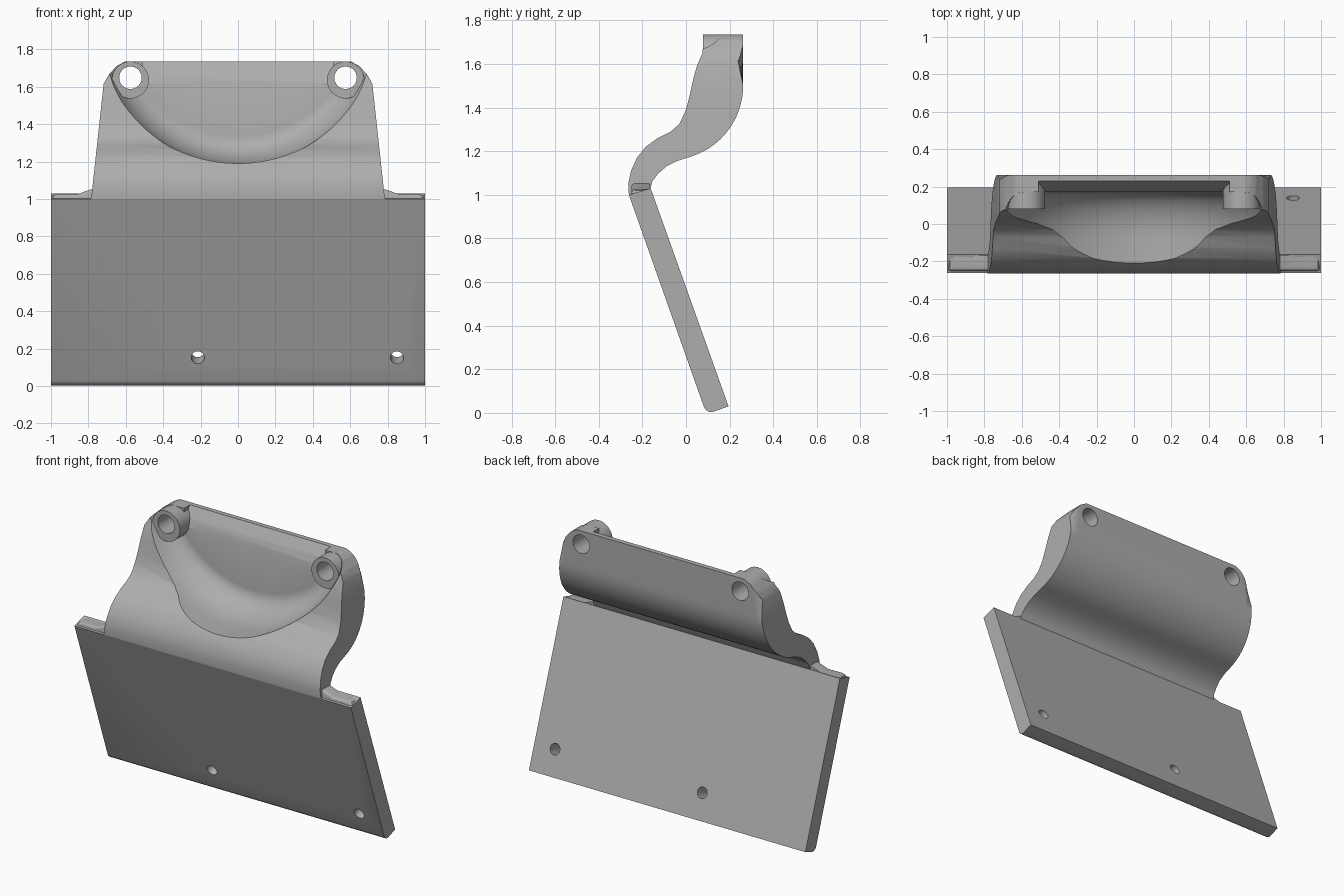
import bpy, bmesh, math
from mathutils import Matrix, Vector

cube = bpy.data.objects.get("Cube")
if cube:
    bpy.data.objects.remove(cube)

grey = bpy.data.materials.new("plain grey")
grey.use_nodes = True
color = (0.42, 0.42, 0.42, 1)
grey.diffuse_color = color
grey.node_tree.nodes["Principled BSDF"].inputs["Base Color"].default_value = color


def make_object(name, bm):
    bmesh.ops.recalc_face_normals(bm, faces=bm.faces[:])
    mesh = bpy.data.meshes.new(name)
    bm.to_mesh(mesh)
    bm.free()
    mesh.materials.append(grey)
    obj = bpy.data.objects.new(name, mesh)
    bpy.context.collection.objects.link(obj)
    return obj


def prism(points, half_width):
    """Extrude a (y, z) outline across x; half_width gives the reach at a height."""
    bm = bmesh.new()
    ends = [[bm.verts.new((s * half_width(z), y, z)) for y, z in points] for s in (-1, 1)]
    bm.faces.new(ends[0])
    bm.faces.new(ends[1][::-1])
    n = len(points)
    for i in range(n):
        j = (i + 1) % n
        bm.faces.new((ends[0][i], ends[0][j], ends[1][j], ends[1][i]))
    return bm


def cylinder(name, center, direction, radius, depth):
    bm = bmesh.new()
    turn = Vector(direction).to_track_quat('Z', 'Y').to_matrix().to_4x4()
    bmesh.ops.create_cone(bm, cap_ends=True, segments=48, radius1=radius, radius2=radius,
                          depth=depth, matrix=Matrix.Translation(center) @ turn)
    return make_object(name, bm)


def combine(target, tool, operation='DIFFERENCE'):
    mod = target.modifiers.new(tool.name, 'BOOLEAN')
    mod.operation = operation
    mod.solver = 'EXACT'
    mod.object = tool
    bpy.context.view_layer.objects.active = target
    bpy.ops.object.modifier_apply(modifier=mod.name)
    bpy.data.objects.remove(tool)


def smooth(obj):
    bpy.ops.object.select_all(action='DESELECT')
    obj.select_set(True)
    bpy.context.view_layer.objects.active = obj
    bpy.ops.object.shade_smooth_by_angle(angle=math.radians(32))


# Slanted plate with softened edges
slab = [(-0.262, 1.0), (0.094, -0.006), (0.195, 0.03), (-0.162, 1.03)]
bm = prism(slab, lambda z: 1.0)
front_low = [e for e in bm.edges if all(v.co.z < 0 for v in e.verts)]
bmesh.ops.bevel(bm, geom=front_low, offset=0.035, segments=5, profile=0.5, affect='EDGES')
side_edges = [e for e in bm.edges
              if abs(e.verts[0].co.x - e.verts[1].co.x) < 0.01 and e.calc_length() > 0.5]
bmesh.ops.bevel(bm, geom=side_edges, offset=0.022, segments=4, profile=0.5, affect='EDGES')
plate = make_object("slanted_plate", bm)

# Screw holes square to the plate
for x in (-0.215, 0.85):
    combine(plate, cylinder("plate_hole", (x, 0.09, 0.17), (0, 0.943, 0.333), 0.035, 0.4))
smooth(plate)

# Raised shoulders on the plate's top corners
for side, label in ((1, "left"), (-1, "right")):
    outline = [(0.75, 0.98), (0.75, 1.055), (0.79, 1.05), (0.86, 1.025), (0.96, 1.027),
               (0.985, 1.02), (0.998, 1.0), (0.998, 0.98)]
    bm = bmesh.new()
    face = bm.faces.new([bm.verts.new((side * x, -0.25, z)) for x, z in outline])
    ext = bmesh.ops.extrude_face_region(bm, geom=[face])
    for v in ext["geom"]:
        if isinstance(v, bmesh.types.BMVert):
            v.co.y = -0.168
    tops = [e for e in bm.edges if all(v.co.y < -0.2 and v.co.z > 0.99 for v in e.verts)]
    bmesh.ops.bevel(bm, geom=tops, offset=0.015, segments=3, profile=0.5, affect='EDGES')
    smooth(make_object(label + "_shoulder", bm))

# Curved neck outline: front curve up, back arc down
front = [(-0.262, 1.0), (-0.265, 1.05), (-0.252, 1.11), (-0.225, 1.17), (-0.185, 1.22),
         (-0.13, 1.26), (-0.07, 1.29), (-0.03, 1.325), (0, 1.39), (0.018, 1.46),
         (0.033, 1.53), (0.05, 1.59), (0.075, 1.65), (0.075, 1.735)]
back = [(0.262, 1.735)]
for i in range(15):
    a = -math.radians(72) * i / 14
    back.append((-0.078 + 0.34 * math.cos(a), 1.5 + 0.34 * math.sin(a)))
hook = [(-0.04, 1.155), (-0.09, 1.13), (-0.13, 1.095), (-0.155, 1.06), (-0.165, 1.02), (-0.2, 0.97)]
bm = prism(front + back + hook, lambda z: 0.785 - 0.108 * (z - 1))
back_set = {(round(y, 3), round(z, 3)) for y, z in back}
rim = [e for e in bm.edges if e.verts[0].co.x * e.verts[1].co.x > 0
       and all((round(v.co.y, 3), round(v.co.z, 3)) in back_set for v in e.verts)]
bmesh.ops.bevel(bm, geom=rim, offset=0.05, segments=5, profile=0.5, affect='EDGES')
neck = make_object("curved_neck", bm)

# Round dish hollowed into the front, with a filleted floor
dish = [(0, -0.5), (0.785, -0.5)]
for i in range(11):
    a = math.pi / 2 * i / 10
    dish.append((0.64 + 0.145 * math.cos(a), -0.08 + 0.25 * math.sin(a)))
dish.append((0, 0.17))
bm = bmesh.new()
verts = [bm.verts.new((r, y, 1.975)) for r, y in dish]
edges = [bm.edges.new(pair) for pair in zip(verts, verts[1:])]
bmesh.ops.spin(bm, geom=verts + edges, cent=(0, 0, 1.975), axis=(0, 1, 0),
               angle=math.tau, steps=128)
bmesh.ops.remove_doubles(bm, verts=bm.verts[:], dist=0.0005)
combine(neck, make_object("dish_cutter", bm))

# Sloped lip at the top of the dish
lip = [(0.1, 1.62), (0.17, 1.62), (0.19, 1.67), (0.23, 1.735), (0.23, 1.8), (0.1, 1.8)]
combine(neck, make_object("lip_cutter", prism(lip, lambda z: 0.51)))

# Clipped top corners, screw bosses and their holes
for side in (1, -1):
    bm = bmesh.new()
    corner = [(0.722, 1.61), (0.69, 1.665), (0.65, 1.71), (0.6, 1.737), (0.6, 1.9), (0.9, 1.9), (0.9, 1.61)]
    face = bm.faces.new([bm.verts.new((side * x, -0.5, z)) for x, z in corner])
    ext = bmesh.ops.extrude_face_region(bm, geom=[face])
    bmesh.ops.translate(bm, vec=(0, 1, 0),
                        verts=[v for v in ext["geom"] if isinstance(v, bmesh.types.BMVert)])
    combine(neck, make_object("corner_cutter", bm))
    combine(neck, cylinder("boss", (side * 0.575, 0.169, 1.636), (0, 1, 0), 0.099, 0.18), 'UNION')
    combine(neck, cylinder("boss_hole", (side * 0.575, 0.17, 1.648), (0, 1, 0), 0.06, 0.8))
smooth(neck)
